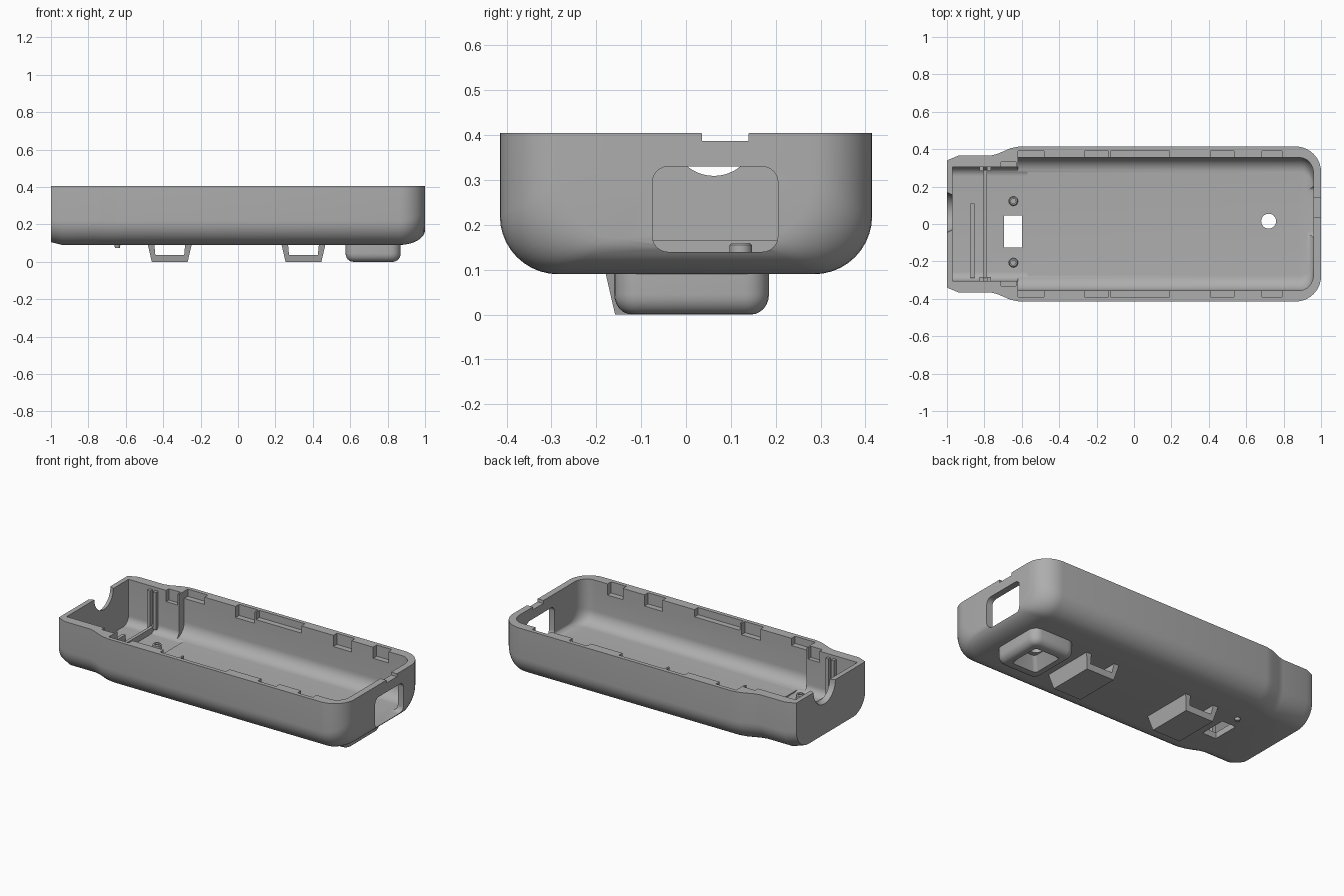
import bpy, bmesh, math

if "Cube" in bpy.data.objects:
    bpy.data.objects.remove(bpy.data.objects["Cube"])

grey = bpy.data.materials.new("plain grey plastic")
grey.use_nodes = True
GREY = (0.42, 0.42, 0.42, 1)
grey.diffuse_color = GREY
grey.node_tree.nodes["Principled BSDF"].inputs["Base Color"].default_value = GREY


def make(name, bm):
    bmesh.ops.recalc_face_normals(bm, faces=bm.faces)
    me = bpy.data.meshes.new(name)
    bm.to_mesh(me)
    bm.free()
    me.materials.append(grey)
    ob = bpy.data.objects.new(name, me)
    bpy.context.collection.objects.link(ob)
    return ob


def select(ob):
    bpy.ops.object.select_all(action='DESELECT')
    ob.select_set(True)
    bpy.context.view_layer.objects.active = ob


def smooth(ob, angle=30):
    select(ob)
    bpy.ops.object.shade_smooth_by_angle(angle=math.radians(angle))


def cut(ob, cutter):
    select(ob)
    mod = ob.modifiers.new("cut", 'BOOLEAN')
    mod.operation, mod.solver, mod.object = 'DIFFERENCE', 'EXACT', cutter
    bpy.ops.object.modifier_apply(modifier=mod.name)
    bpy.data.objects.remove(cutter)


def stack(name, rings):
    """Skin equal closed rings of points and cap both ends."""
    bm = bmesh.new()
    loops = [[bm.verts.new(p) for p in ring] for ring in rings]
    n = len(loops[0])
    for a, b in zip(loops, loops[1:]):
        for i in range(n):
            j = (i + 1) % n
            bm.faces.new((a[i], a[j], b[j], b[i]))
    bm.faces.new(loops[0])
    bm.faces.new(loops[-1])
    return make(name, bm)


def trough(name, sections, top, steps=10):
    """Loft of U sections along x: (x, half width, bottom, corner radius)."""
    rings = []
    for x, w, z, r in sections:
        right = []
        for i in range(steps + 1):
            a = math.pi / 2 * i / steps
            right.append((w - r + r * math.cos(a), z + r - r * math.sin(a)))
        half = [(w, top)] + right
        ring = half + [(-y, h) for y, h in reversed(half)]
        rings.append([(x, y, h) for y, h in ring])
    return stack(name, rings)


def block(name, x0, x1, y0, y1, z0, z1, inset=0.0):
    """Box whose lower face is drawn in by inset."""
    def rect(z, d):
        return [(x0 + d, y0 + d, z), (x1 - d, y0 + d, z), (x1 - d, y1 - d, z), (x0 + d, y1 - d, z)]
    return stack(name, [rect(z0, inset), rect(z1, 0)])


def rounded_rect(u0, u1, v0, v1, r, steps=6):
    pts = []
    for k, (u, v) in enumerate([(u1 - r, v1 - r), (u0 + r, v1 - r), (u0 + r, v0 + r), (u1 - r, v0 + r)]):
        for i in range(steps + 1):
            a = math.pi / 2 * (k + i / steps)
            pts.append((u + r * math.cos(a), v + r * math.sin(a)))
    return pts


def lathe(name, x, y, profile, n=24):
    return stack(name, [[(x + r * math.cos(2 * math.pi * i / n), y + r * math.sin(2 * math.pi * i / n), z)
                         for i in range(n)] for r, z in profile])


RIM = 0.405
# Outer shell: narrow neck, wide body, rounded nose
outer = [(-1, .34, .105, .12), (-.94, .365, .09, .13), (-.77, .365, .09, .13),
         (-.73, .375, .09, .13), (-.66, .405, .09, .13), (-.61, .415, .09, .13)]
for i in range(11):
    t = math.pi / 2 * i / 10
    outer.append((.86 + .14 * math.sin(t), .415 - .135 * (1 - math.cos(t)), .09 + .08 * (1 - math.cos(t)), .13))
shell = trough("shell", outer, RIM)

# Main and neck cavities
inner = [(-.62, .355, .135, .08)]
for i in range(9):
    t = math.pi / 2 * i / 8
    inner.append((.885 + .075 * math.sin(t), .355 - .085 * (1 - math.cos(t)), .135 + .03 * (1 - math.cos(t)), .08))
cut(shell, trough("main_cavity", inner, .6))
cut(shell, trough("neck_cavity", [(-.97, .305, .128, .05), (-.57, .305, .128, .05)], .6))

# Rim pockets for the lid clips, on both sides
pockets = [(-.62, -.48, .34, .39, .045), (-.265, -.135, .34, .39, .07), (-.125, .19, .34, .39, .045),
           (.41, .535, .34, .39, .07), (.685, .79, .34, .39, .07), (-.71, -.63, .29, .332, .07)]
for x0, x1, y0, y1, deep in pockets:
    for lo, hi in ((y0, y1), (-y1, -y0)):
        cut(shell, block("pocket_cutter", x0, x1, lo, hi, RIM - deep, .5))

# Nose window and rim notch
window = rounded_rect(-.075, .205, .14, .33, .035)
cut(shell, stack("window_cutter", [[(x, y, z) for y, z in window] for x in (.9, 1.1)]))
cut(shell, block("notch_cutter", .9, 1.1, .03, .145, .387, .5, .006))

# Flared cable notch in the neck wall
cable = []
for x, r in ((-1.01, .112), (-.96, .088)):
    arc = [math.pi + math.pi * i / 24 for i in range(25)]
    ring = [(x, .062 + r * math.cos(a), .402 + r * math.sin(a)) for a in arc]
    cable.append(ring + [(x, .062 + r, .5), (x, .062 - r, .5)])
cut(shell, stack("cable_cutter", cable))

# Floor slot and round hole
cut(shell, block("slot_cutter", -.695, -.6, -.125, .045, 0, .25))
cut(shell, lathe("hole_cutter", .72, .015, [(.04, .05), (.04, .25)]))
smooth(shell)

# Neck ribs and side guides
block("short_floor_rib", -.873, -.853, -.29, .11, .11, .165)
block("long_floor_rib", -.805, -.785, -.29, .29, .11, .165)
for side, s in (("left", 1), ("right", -1)):
    for i, x in enumerate((-.825, -.785)):
        y0, y1 = sorted((s * .283, s * .315))
        block(f"guide_rail_{side}_{i + 1}", x, x + .02, y0, y1, .15, RIM - .02)

# Locating posts with hollow tops, and a pin below the floor
for i, y in enumerate((.122, -.207)):
    smooth(lathe(f"post_{i + 1}", -.645, y, [(.025, .11), (.025, .155), (.02, .16), (.013, .16), (.013, .14)]))
smooth(lathe("underside_pin", -.645, .122, [(.013, .074), (.018, .1)]))

# Belt loops under the floor
for i, x in enumerate((-.365, .35)):
    loop = block(f"belt_loop_{i + 1}", x - .118, x + .118, -.18, .15, 0, .095, .022)
    cut(loop, block("tunnel_cutter", x - .085, x + .085, -.4, .4, .036, .12, .008))

# Rounded hollow foot
R = .045
foot_rings = []
for i in range(7):
    a = math.pi / 2 * i / 6
    d = R * .9 * (1 - math.sin(a))
    z = R * (1 - math.cos(a))
    foot_rings.append([(x, y, z) for x, y in rounded_rect(.575 + d, .87 - d, -.16 + d, .185 - d, R * 1.2 - d)])
foot_rings.append([(x, y, .1) for x, y in rounded_rect(.575, .87, -.16, .185, R * 1.2)])
foot = stack("foot", foot_rings)


def recess(z, d):
    return [(x, y, z) for x, y in rounded_rect(.635 + d, .81 - d, -.09 + d, .12 - d, .02)]


cut(foot, stack("recess_cutter", [recess(-.02, -.01), recess(.075, .04)]))
cut(foot, lathe("foot_hole_cutter", .72, .015, [(.04, -.05), (.04, .25)]))
smooth(foot)
